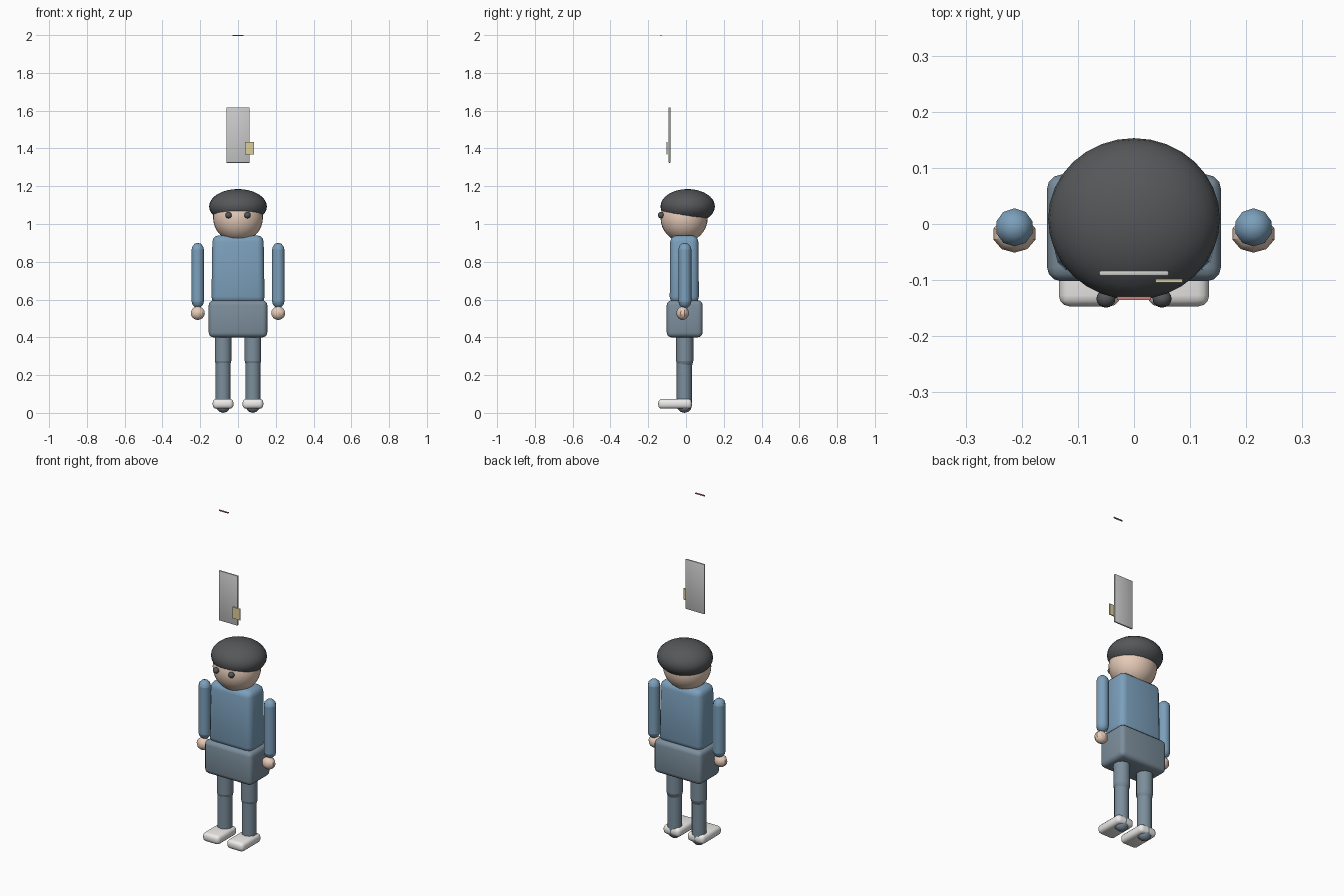
import bpy, bmesh, math
from mathutils import Matrix

if "Cube" in bpy.data.objects:
    bpy.data.objects.remove(bpy.data.objects["Cube"])

def mat(name, rgb):
    m = bpy.data.materials.new(name)
    m.diffuse_color = (*rgb, 1)
    m.use_nodes = True
    m.node_tree.nodes["Principled BSDF"].inputs["Base Color"].default_value = m.diffuse_color
    return m

SKIN = mat("skin", (0.80, 0.60, 0.48))
DARK = mat("dark", (0.09, 0.095, 0.10))
BLUE = mat("blue", (0.20, 0.35, 0.50))
SLATE = mat("slate", (0.20, 0.27, 0.33))
WHITE = mat("white", (0.85, 0.84, 0.82))
PAPER = mat("paper", (0.75, 0.74, 0.72))
RED = mat("red", (0.60, 0.22, 0.20))
YELLOW = mat("yellow", (0.72, 0.62, 0.32))

def finish(name, bm, m, angle=30):
    me = bpy.data.meshes.new(name)
    bmesh.ops.recalc_face_normals(bm, faces=bm.faces)
    bm.to_mesh(me)
    bm.free()
    ob = bpy.data.objects.new(name, me)
    bpy.context.collection.objects.link(ob)
    me.materials.append(m)
    bpy.ops.object.select_all(action='DESELECT')
    ob.select_set(True)
    bpy.context.view_layer.objects.active = ob
    bpy.ops.object.shade_smooth_by_angle(angle=math.radians(angle))
    return ob

def ball(name, c, r, m, seg=32, rings=16):
    bm = bmesh.new()
    bmesh.ops.create_uvsphere(bm, u_segments=seg, v_segments=rings, radius=1,
                              matrix=Matrix.Translation(c) @ Matrix.Diagonal((*r, 1)))
    return finish(name, bm, m)

def box(name, c, size, m, bevel=0.0, seg=3, taper=1.0):
    bm = bmesh.new()
    bmesh.ops.create_cube(bm, size=1, matrix=Matrix.Diagonal((*size, 1)))
    for v in bm.verts:
        if v.co.z > 0:
            v.co.x *= taper
            v.co.y *= taper
    if bevel:
        bmesh.ops.bevel(bm, geom=bm.edges[:], offset=bevel, segments=seg,
                        profile=0.5, affect='EDGES')
    bmesh.ops.translate(bm, vec=c, verts=bm.verts)
    return finish(name, bm, m)

def capsule(name, x, y, z0, z1, r, m, seg=10):
    # sphere split at its equator and stretched
    bm = bmesh.new()
    bmesh.ops.create_uvsphere(bm, u_segments=seg, v_segments=6, radius=r)
    bmesh.ops.bisect_plane(bm, geom=bm.verts[:] + bm.edges[:] + bm.faces[:],
                           plane_co=(0, 0, 0), plane_no=(0, 0, 1), clear_inner=True)
    rim = [e for e in bm.edges if e.is_boundary]
    top = bm.verts[:]
    dup = bmesh.ops.duplicate(bm, geom=bm.verts[:] + bm.edges[:] + bm.faces[:])["geom"]
    low = [g for g in dup if isinstance(g, bmesh.types.BMVert)]
    for v in low:
        v.co.z = z0 + r - v.co.z
    for v in top:
        v.co.z += z1 - r
    bmesh.ops.bridge_loops(bm, edges=[e for e in bm.edges if e.is_boundary])
    bmesh.ops.translate(bm, vec=(x, y, 0), verts=bm.verts)
    return finish(name, bm, m, 40)

# head and hair
ball("head", (0, -0.01, 1.034), (0.132, 0.125, 0.13), SKIN)
ball("hair", (0, 0.009, 1.093), (0.153, 0.144, 0.092), DARK)

# torso and hips
box("torso", (0, -0.009, 0.76), (0.282, 0.155, 0.36), BLUE, 0.035, 3, 0.96)
box("hips", (0, -0.007, 0.498), (0.31, 0.19, 0.196), SLATE, 0.025, 3)

# mirrored limbs, eyes and shoes
for s, side in ((-1, "left"), (1, "right")):
    ball(f"eye_{side}", (s * 0.05, -0.133, 1.047), (0.017, 0.016, 0.017), DARK, 16, 10)
    capsule(f"arm_{side}", s * 0.213, -0.006, 0.555, 0.9, 0.034, BLUE)
    ball(f"hand_{side}", (s * 0.213, -0.018, 0.528), (0.039, 0.033, 0.036), SKIN, 10, 8)
    capsule(f"thigh_{side}", s * 0.079, -0.007, 0.23, 0.47, 0.046, SLATE)
    capsule(f"shin_{side}", s * 0.079, -0.009, 0.0, 0.32, 0.041, SLATE)
    box(f"shoe_{side}", (s * 0.079, -0.058, 0.048), (0.11, 0.178, 0.052), WHITE, 0.02, 3)

# floating flat pieces above the head
box("panel", (0, -0.088, 1.471), (0.124, 0.010, 0.294), PAPER, 0.003, 2)
box("tag", (0.062, -0.101, 1.40), (0.048, 0.006, 0.066), YELLOW)
box("mouth_strip", (0, -0.132, 1.997), (0.06, 0.006, 0.006), RED)
